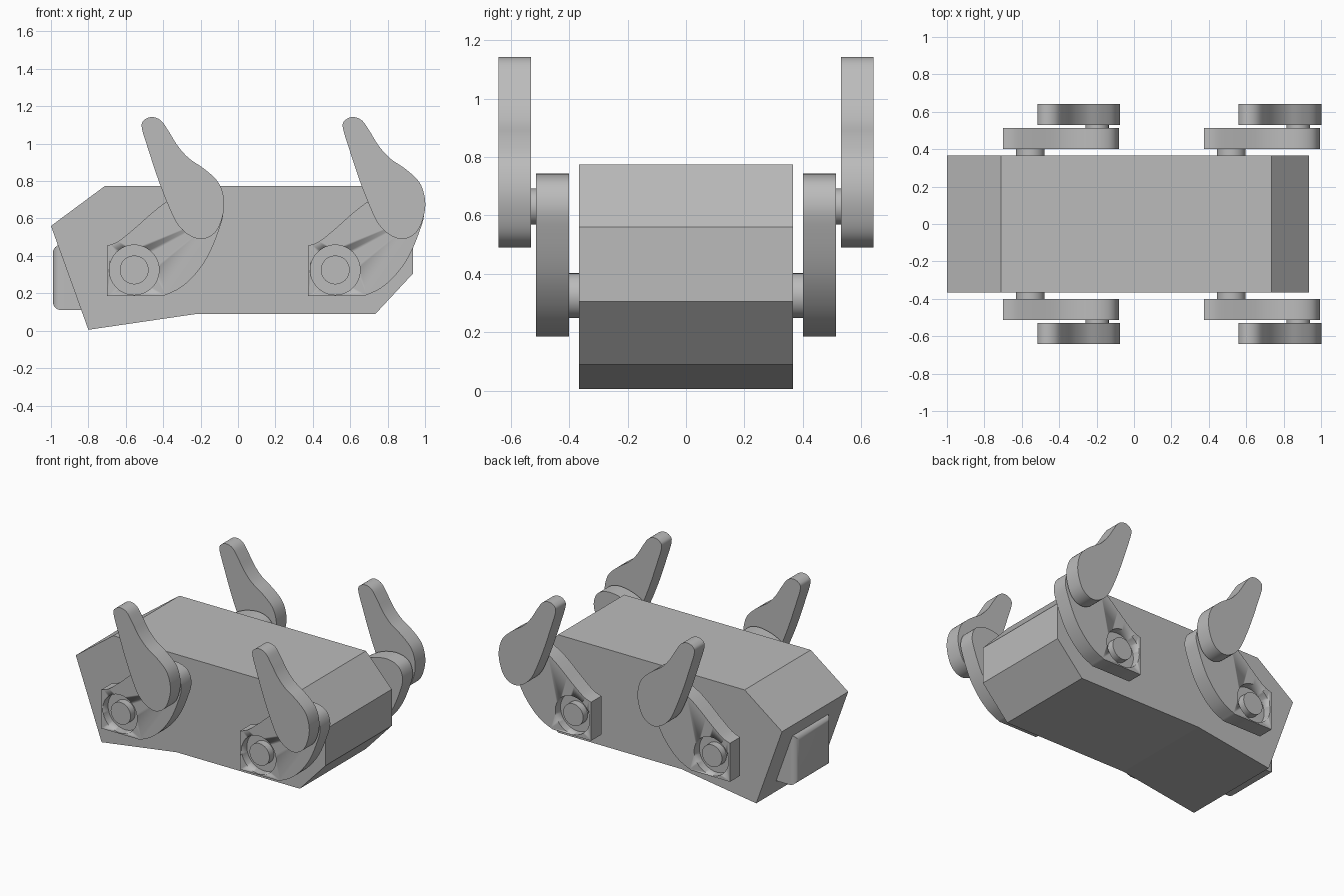
import bpy, bmesh, math
from mathutils import Vector

if "Cube" in bpy.data.objects:
    bpy.data.objects.remove(bpy.data.objects["Cube"])

grey = bpy.data.materials.new("plain grey")
grey.diffuse_color = (0.5, 0.5, 0.5, 1)
grey.use_nodes = True
grey.node_tree.nodes["Principled BSDF"].inputs["Base Color"].default_value = grey.diffuse_color


def finish(bm, name, smooth=True):
    bmesh.ops.recalc_face_normals(bm, faces=bm.faces[:])
    me = bpy.data.meshes.new(name)
    bm.to_mesh(me)
    bm.free()
    ob = bpy.data.objects.new(name, me)
    bpy.context.collection.objects.link(ob)
    me.materials.append(grey)
    if smooth:
        bpy.ops.object.select_all(action='DESELECT')
        bpy.context.view_layer.objects.active = ob
        ob.select_set(True)
        bpy.ops.object.shade_smooth_by_angle(angle=math.radians(30))
    return ob


def extrude(name, outline, y0, y1, smooth=True):
    """Closed x/z outline made solid between two depths."""
    bm = bmesh.new()
    face = bm.faces.new([bm.verts.new((x, y0, z)) for x, z in outline])
    out = bmesh.ops.extrude_face_region(bm, geom=[face])['geom']
    for v in out:
        if isinstance(v, bmesh.types.BMVert):
            v.co.y = y1
    return finish(bm, name, smooth)


def circle(cx, cz, r, n=48):
    return [(cx + r * math.cos(2 * math.pi * i / n),
             cz + r * math.sin(2 * math.pi * i / n)) for i in range(n)]


def spline(points, closed=False, steps=5):
    """Smooth curve through the given points."""
    p = [Vector(q) for q in points]
    n = len(p)
    get = (lambda i: p[i % n]) if closed else (lambda i: p[max(0, min(n - 1, i))])
    curve = []
    for i in range(n if closed else n - 1):
        a, b, c, d = get(i - 1), get(i), get(i + 1), get(i + 2)
        for k in range(steps):
            t = k / steps
            curve.append(tuple(0.5 * (2 * b + (c - a) * t + (2 * a - 5 * b + 4 * c - d) * t * t
                                      + (3 * b - a - 3 * c + d) * t ** 3)))
    if not closed:
        curve.append(tuple(p[-1]))
    return curve


# Faceted body
extrude("body", [(-1, .56), (-.71, .775), (.735, .775), (.935, .56), (.935, .305),
                 (.735, .09), (-.22, .09), (-.8, .005)], -.366, .366, smooth=False)

# Rounded block on the sloping end
bm = bmesh.new()
bmesh.ops.create_cube(bm, size=1)
for v in bm.verts:
    v.co = (-.865 + v.co.x * .25, v.co.y * .4, .285 + v.co.z * .35)
edges = [e for e in bm.edges if all(v.co.x < -.9 for v in e.verts)]
bmesh.ops.bevel(bm, geom=edges, offset=.045, segments=6, profile=.5, affect='EDGES')
finish(bm, "end_block")

# Arm: square heel, curved back, round elbow
arm = [(-.70, .185)] + spline([(-.70, .455), (-.64, .478), (-.55, .55), (-.46, .63),
                               (-.38, .69), (-.29, .73), (-.19, .742), (-.11, .71),
                               (-.08, .63), (-.105, .53), (-.16, .40), (-.23, .30),
                               (-.31, .228), (-.40, .185)])
# Paddle: narrow rounded tip, wide base
paddle = spline([(-.515, 1.09), (-.497, 1.13), (-.455, 1.142), (-.41, 1.122), (-.37, 1.065),
                 (-.32, .985), (-.26, .92), (-.18, .865), (-.11, .80), (-.08, .73),
                 (-.075, .65), (-.10, .56), (-.14, .51), (-.20, .49), (-.265, .513),
                 (-.32, .565), (-.36, .64), (-.42, .79), (-.48, .97)], closed=True)

for end, dx in (("front", 0), ("rear", 1.075)):
    for side, s in (("left", -1), ("right", 1)):
        def part(name, outline, y0, y1):
            return extrude(f"{end}_{side}_{name}", [(x + dx, z) for x, z in outline],
                           s * y0, s * y1)

        limb = part("arm", arm, .40, .513)
        # Round recess around the shoulder pin
        cutter = part("recess_cutter", circle(-.555, .325, .133), .455, .56)
        cutter.hide_render = True
        cutter.hide_set(True)
        cut = limb.modifiers.new("recess", 'BOOLEAN')
        cut.operation = 'DIFFERENCE'
        cut.solver = 'EXACT'
        cut.object = cutter
        part("shoulder_pin", circle(-.555, .325, .077), .35, .505)
        part("elbow_pin", circle(-.197, .63, .062), .50, .545)
        part("paddle", paddle, .53, .642)
